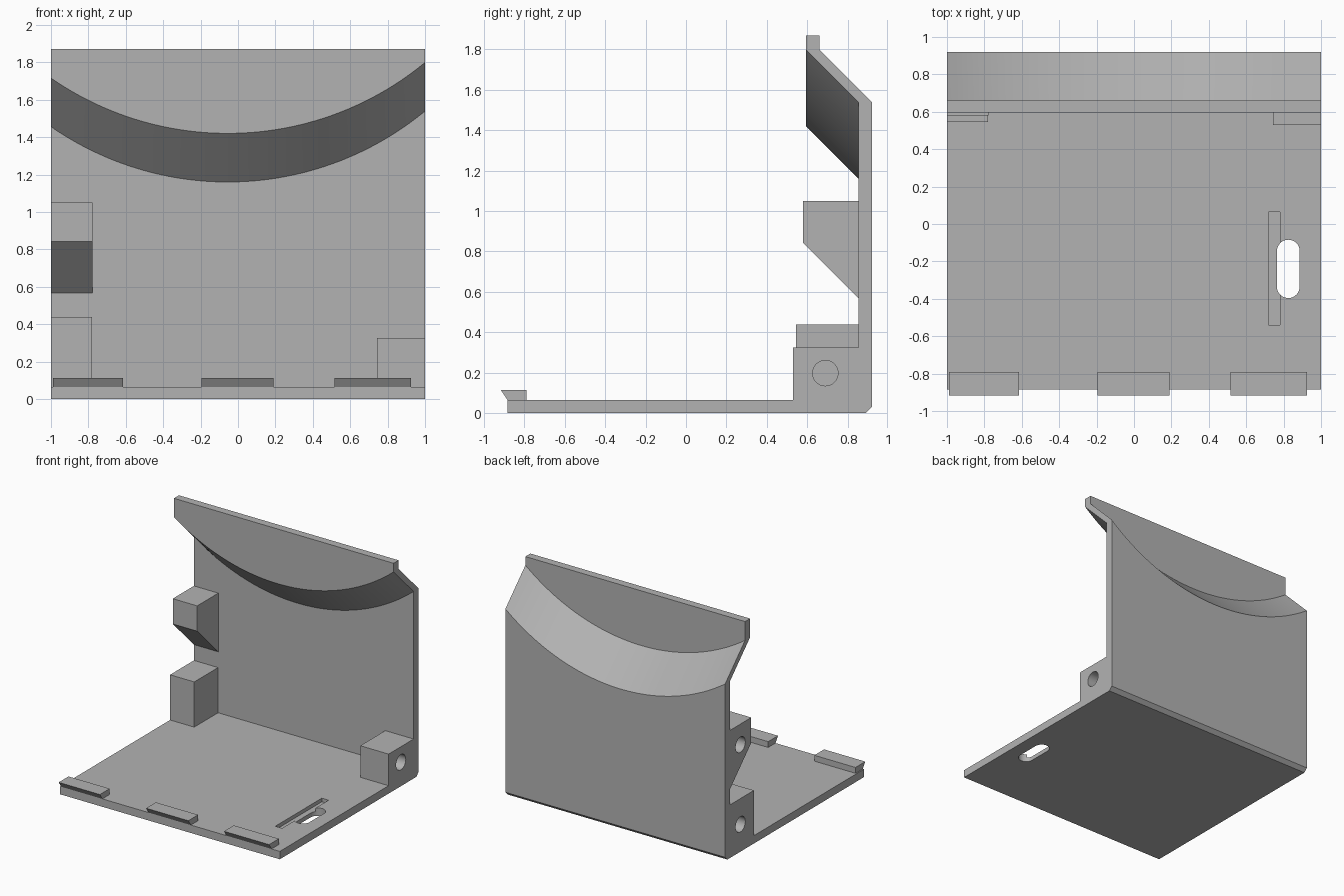
import bpy, bmesh, math
from mathutils import Matrix, Vector

if "Cube" in bpy.data.objects:
    bpy.data.objects.remove(bpy.data.objects["Cube"], do_unlink=True)

COLOR = (0.45, 0.45, 0.45, 1.0)
grey = bpy.data.materials.new("plain grey")
grey.use_nodes = True
grey.diffuse_color = COLOR
grey.node_tree.nodes["Principled BSDF"].inputs["Base Color"].default_value = COLOR

T = 0.065          # sheet thickness
WALL = 0.855       # inner face of the back wall
STEP = 0.26        # forward and upward run of the sloped band
TOP = 1.87


def make(name, bm):
    bmesh.ops.recalc_face_normals(bm, faces=bm.faces)
    mesh = bpy.data.meshes.new(name)
    bm.to_mesh(mesh)
    bm.free()
    mesh.materials.append(grey)
    obj = bpy.data.objects.new(name, mesh)
    bpy.context.collection.objects.link(obj)
    return obj


def loft(name, xs, profile):
    """Sweep a (y, z) profile, given as a function of x, through stations xs."""
    bm = bmesh.new()
    rings = [[bm.verts.new((x, y, z)) for y, z in profile(x)] for x in xs]
    n = len(rings[0])
    for a, b in zip(rings, rings[1:]):
        for i in range(n):
            j = (i + 1) % n
            bm.faces.new((a[i], a[j], b[j], b[i]))
    bm.faces.new(rings[0])
    bm.faces.new(rings[-1])
    # merge strips that lie in one plane
    bmesh.ops.dissolve_limit(bm, angle_limit=0.002, verts=bm.verts, edges=bm.edges)
    return make(name, bm)


def box(name, x0, x1, y0, y1, z0, z1):
    return loft(name, (x0, x1), lambda x: [(y0, z0), (y1, z0), (y1, z1), (y0, z1)])


def cut(target, cutter):
    cutter.hide_render = True
    mod = target.modifiers.new("cut", 'BOOLEAN')
    mod.operation, mod.solver, mod.object = 'DIFFERENCE', 'EXACT', cutter
    bpy.context.view_layer.objects.active = target
    bpy.ops.object.modifier_apply(modifier=mod.name)
    bpy.data.objects.remove(cutter, do_unlink=True)


def smooth(obj):
    bpy.ops.object.select_all(action='DESELECT')
    obj.select_set(True)
    bpy.context.view_layer.objects.active = obj
    bpy.ops.object.shade_smooth_by_angle(angle=math.radians(30))


def screw_hole(target, side, y, z, depth=0.16):
    """Blind hole drilled inward from the side face."""
    bm = bmesh.new()
    place = Matrix.Translation((side, y, z)) @ Matrix.Rotation(math.pi / 2, 4, 'Y')
    bmesh.ops.create_cone(bm, cap_ends=True, segments=32, radius1=0.063,
                          radius2=0.063, depth=2 * depth, matrix=place)
    cut(target, make("hole_cutter", bm))
    smooth(target)


# Floor and back wall as one bent sheet, with the sloped band following an arc
def arc(x, centre=-0.055, radius=1.658, low=1.16):
    return low + radius - math.sqrt(radius ** 2 - (x - centre) ** 2)


def shell_profile(x):
    a, back, lip = arc(x), WALL + T, WALL - STEP
    return [(-0.885, 0), (-0.885, T), (WALL, T), (WALL, a), (lip, a + STEP),
            (lip, TOP), (lip + T, TOP), (lip + T, a + STEP), (back, a),
            (back, 0.03), (back - 0.03, 0)]


SEGMENTS = 48
shell = loft("floor_and_back_wall",
             [-1 + 2 * i / SEGMENTS for i in range(SEGMENTS + 1)], shell_profile)

# Shallow groove and rounded slot in the floor
cut(shell, box("groove_cutter", 0.718, 0.78, -0.54, 0.064, 0.035, 0.2))
bm = bmesh.new()
r, half, outline = 0.061, 0.095, []
for k in range(34):
    t = math.pi * (k if k < 17 else k - 1) / 16
    shift = half if k < 17 else -half
    outline.append(bm.verts.new((0.825 + r * math.cos(t), -0.24 + shift + r * math.sin(t), -0.1)))
face = bm.faces.new(outline)
ext = bmesh.ops.extrude_face_region(bm, geom=[face])
bmesh.ops.translate(bm, vec=Vector((0, 0, 0.4)),
                    verts=[v for v in ext["geom"] if isinstance(v, bmesh.types.BMVert)])
cut(shell, make("slot_cutter", bm))
smooth(shell)

# Front latch tabs with an undercut nose
for name, x0, x1 in (("right", -0.99, -0.615), ("middle", -0.195, 0.19), ("left", 0.515, 0.925)):
    loft("front_tab_" + name, (x0, x1),
         lambda x: [(-0.885, T), (-0.79, T), (-0.79, 0.113), (-0.917, 0.113)])

# Screw blocks against the back wall
left_block = box("lower_left_block", 0.742, 1, 0.53, WALL, T, 0.325)
screw_hole(left_block, 1, 0.69, 0.197)
right_block = box("lower_right_block", -1, -0.78, 0.545, WALL, T, 0.437)
screw_hole(right_block, -1, 0.72, 0.225)
bracket = loft("upper_right_bracket", (-1, -0.778),
               lambda x: [(WALL, 0.567), (WALL, 1.05), (0.58, 1.05), (0.58, 0.842)])
screw_hole(bracket, -1, 0.72, 0.88)
